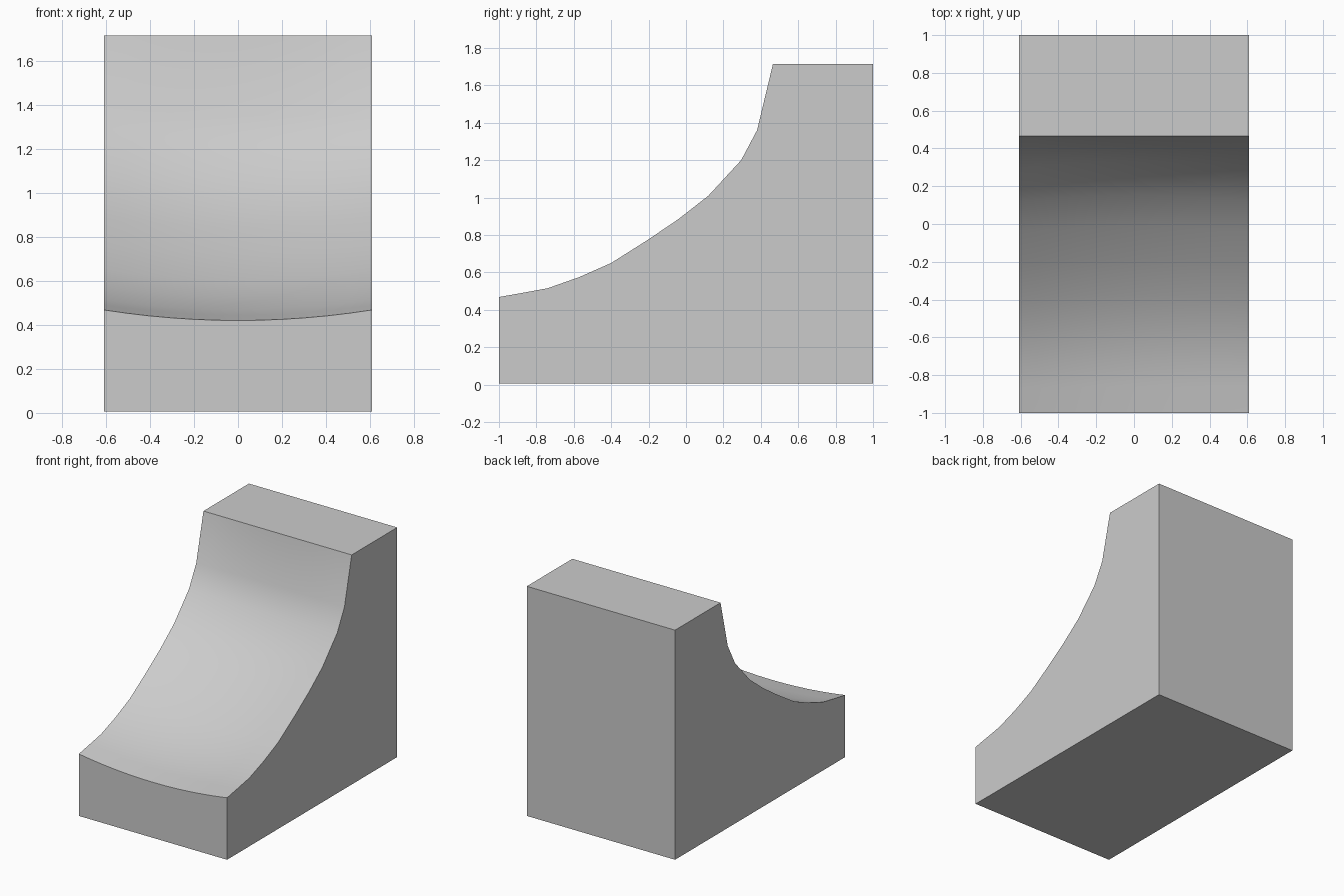
import bpy, bmesh, math

if "Cube" in bpy.data.objects:
    bpy.data.objects.remove(bpy.data.objects["Cube"])

HALF_W, BASE, TOP = 0.61, 0.007, 1.715
N = 12  # columns across the width

# Side profile of the hollow, front to back: (y, z) at the outer edges
HOLLOW = [(-1, .468), (-.87, .491), (-.74, .515), (-.57, .575), (-.4, .65), (-.21, .77),
          (-.04, .885), (.12, 1.01), (.295, 1.2), (.38, 1.36), (.465, TOP)]
# How far the hollow sinks at x = 0 for each profile point
DIP = [.048, .048, .049, .05, .05, .05, .05, .048, .04, .026, 0]


def section(x):
    """Closed side outline at one x, sinking toward the middle."""
    s = 1 - (x / HALF_W) ** 2
    last = len(HOLLOW) - 1
    pts = []
    for i, (y, z) in enumerate(HOLLOW):
        a, b = HOLLOW[max(i - 1, 0)], HOLLOW[min(i + 1, last)]
        dy, dz = b[0] - a[0], b[1] - a[1]
        length = math.hypot(dy, dz)
        d = DIP[i] * s
        if i == 0:                      # keep the front face flat
            pts.append((x, y, z - d))
        else:                           # sink along the surface normal
            pts.append((x, y + d * dz / length, z - d * dy / length))
    return pts + [(x, 1, TOP), (x, 1, BASE), (x, -1, BASE)]


# Curved quarter ramp block: loft the outline across the width
bm = bmesh.new()
rings = [[bm.verts.new(p) for p in section(HALF_W * (2 * k / N - 1))]
         for k in range(N + 1)]
count = len(rings[0])
for r0, r1 in zip(rings, rings[1:]):
    for i in range(count):
        j = (i + 1) % count
        bm.faces.new((r0[i], r0[j], r1[j], r1[i]))
bm.faces.new(rings[0])
bm.faces.new(rings[-1])
bmesh.ops.recalc_face_normals(bm, faces=bm.faces[:])

mesh = bpy.data.meshes.new("ramp_block")
bm.to_mesh(mesh)
bm.free()
block = bpy.data.objects.new("ramp_block", mesh)
bpy.context.collection.objects.link(block)

# Smooth the hollow, keep the block edges crisp
bpy.context.view_layer.objects.active = block
block.select_set(True)
bpy.ops.object.shade_smooth_by_angle(angle=math.radians(30))
